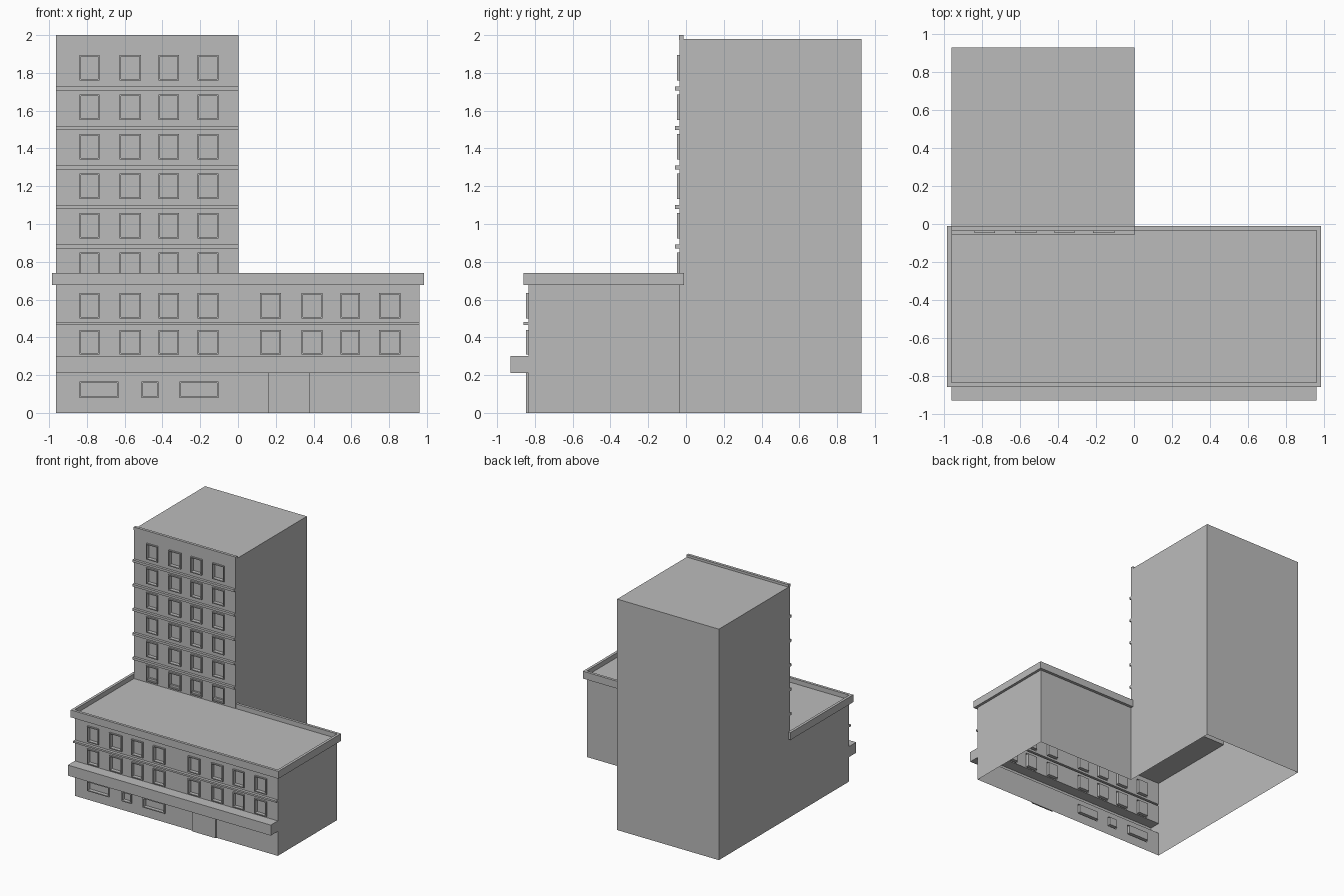
import bpy, bmesh

if "Cube" in bpy.data.objects:
    bpy.data.objects.remove(bpy.data.objects["Cube"])

XL, XR, XT = -0.963, 0.962, 0.002      # side walls, tower right wall
YF, YM, YB = -0.835, -0.035, 0.93      # podium front, tower front, tower back
ROOF, TOP = 0.68, 1.98

grey = bpy.data.materials.new("dark_grey")
grey.diffuse_color = (0.5, 0.5, 0.5, 1)
grey.use_nodes = True
grey.node_tree.nodes["Principled BSDF"].inputs["Base Color"].default_value = grey.diffuse_color


def finish(name, bm):
    bmesh.ops.remove_doubles(bm, verts=bm.verts, dist=1e-5)
    mesh = bpy.data.meshes.new(name)
    bm.to_mesh(mesh)
    bm.free()
    mesh.materials.append(grey)
    obj = bpy.data.objects.new(name, mesh)
    bpy.context.collection.objects.link(obj)


def quad(bm, pts):
    bm.faces.new([bm.verts.new(p) for p in pts])


def panel(bm, x0, x1, z0, z1, y, stages=()):
    """Front-facing rectangle pushed through (inset, depth) stages, then capped."""
    def loop(i, d):
        return [(x0 + i, y + d, z0 + i), (x1 - i, y + d, z0 + i),
                (x1 - i, y + d, z1 - i), (x0 + i, y + d, z1 - i)]
    a = loop(0, 0)
    for i, d in stages:
        b = loop(i, d)
        for k in range(4):
            n = (k + 1) % 4
            quad(bm, (a[k], a[n], b[n], b[k]))
        a = b
    quad(bm, a)


WINDOW = [(0, -0.013), (0.008, -0.013), (0.008, 0.018)]


def row(bm, x0, x1, z0, z1, y, openings):
    """Wall strip with windows; plain wall fills the gaps."""
    x = x0
    for a, b in openings:
        panel(bm, x, a, z0, z1, y)
        panel(bm, a, b, z0, z1, y, WINDOW)
        x = b
    panel(bm, x, x1, z0, z1, y)


def front(name, x0, x1, y, z, levels, end):
    """Stack of (z0, z1, openings or belt depth); plain strips in between."""
    bm = bmesh.new()
    for z0, z1, what in levels:
        if z0 > z:
            panel(bm, x0, x1, z, z0, y)
        if isinstance(what, float):
            panel(bm, x0, x1, z0, z1, y, [(0, -what)])
        else:
            row(bm, x0, x1, z0, z1, y, what)
        z = z1
    panel(bm, x0, x1, z, end, y)
    finish(name, bm)


def walls(name, path, z1, roof=False):
    """Vertical walls along a counter-clockwise path, open at the bottom."""
    bm = bmesh.new()
    for (ax, ay), (bx, by) in zip(path, path[1:]):
        quad(bm, ((ax, ay, 0), (bx, by, 0), (bx, by, z1), (ax, ay, z1)))
    if roof:
        quad(bm, [(x, y, z1) for x, y in path])
    finish(name, bm)


def box(name, x0, x1, y0, y1, z0, z1):
    bm = bmesh.new()
    bmesh.ops.create_cube(bm, size=1)
    for v in bm.verts:
        v.co = ((x0 + x1) / 2 + v.co.x * (x1 - x0),
                (y0 + y1) / 2 + v.co.y * (y1 - y0),
                (z0 + z1) / 2 + v.co.z * (z1 - z0))
    finish(name, bm)


left = [(-0.84, -0.733), (-0.628, -0.513), (-0.42, -0.313), (-0.215, -0.103)]
right = [(0.117, 0.227), (0.337, 0.447), (0.542, 0.647), (0.747, 0.86)]
ground = [(-0.84, -0.632), (-0.512, -0.422), (-0.31, -0.103)]

# Podium and tower shells, joined in an L and open underneath
walls("podium_right_and_back_wall", [(XR, YF), (XR, YM), (XT, YM)], ROOF)
walls("podium_left_wall", [(XL, YM), (XL, YF)], ROOF)
walls("tower_walls", [(XT, YM), (XT, YB), (XL, YB), (XL, YM)], TOP, roof=True)

# Podium front: ground floor, canopy, two window floors with a belt
front("podium_front", XL, XR, YF, 0,
      [(0.08, 0.165, ground), (0.21, 0.30, 0.095), (0.31, 0.44, left + right),
       (0.465, 0.48, 0.025), (0.50, 0.635, left + right)], ROOF)

# Shallow entrance door
bm = bmesh.new()
panel(bm, 0.16, 0.38, 0, 0.21, YF, [(0, -0.012)])
finish("entrance_door", bm)

# Tower front: six window floors separated by belts
levels = []
for i in range(6):
    z = 0.715 + 0.209 * i
    levels.append((z, z + 0.135, left))
    if i < 5:
        levels.append((z + 0.156, z + 0.176, 0.022))
front("tower_front", XL, XT, YM, ROOF, levels, TOP)
box("tower_parapet", XL, XT, -0.037, -0.013, TOP - 0.005, 2.0)

# Podium roof slab with raised rim
bm = bmesh.new()
outer = [(-0.985, -0.86), (0.985, -0.86), (0.985, -0.01), (-0.985, -0.01)]
inner = [(-0.962, -0.837), (0.962, -0.837), (0.962, -0.033), (-0.962, -0.033)]
rings = [[(x, y, z) for x, y in r] for r, z in
         ((outer, 0.677), (outer, 0.74), (inner, 0.74), (inner, 0.70))]
for a, b in zip(rings, rings[1:]):
    for k in range(4):
        n = (k + 1) % 4
        quad(bm, (a[k], a[n], b[n], b[k]))
quad(bm, rings[-1])
quad(bm, rings[0][::-1])
finish("podium_roof", bm)
